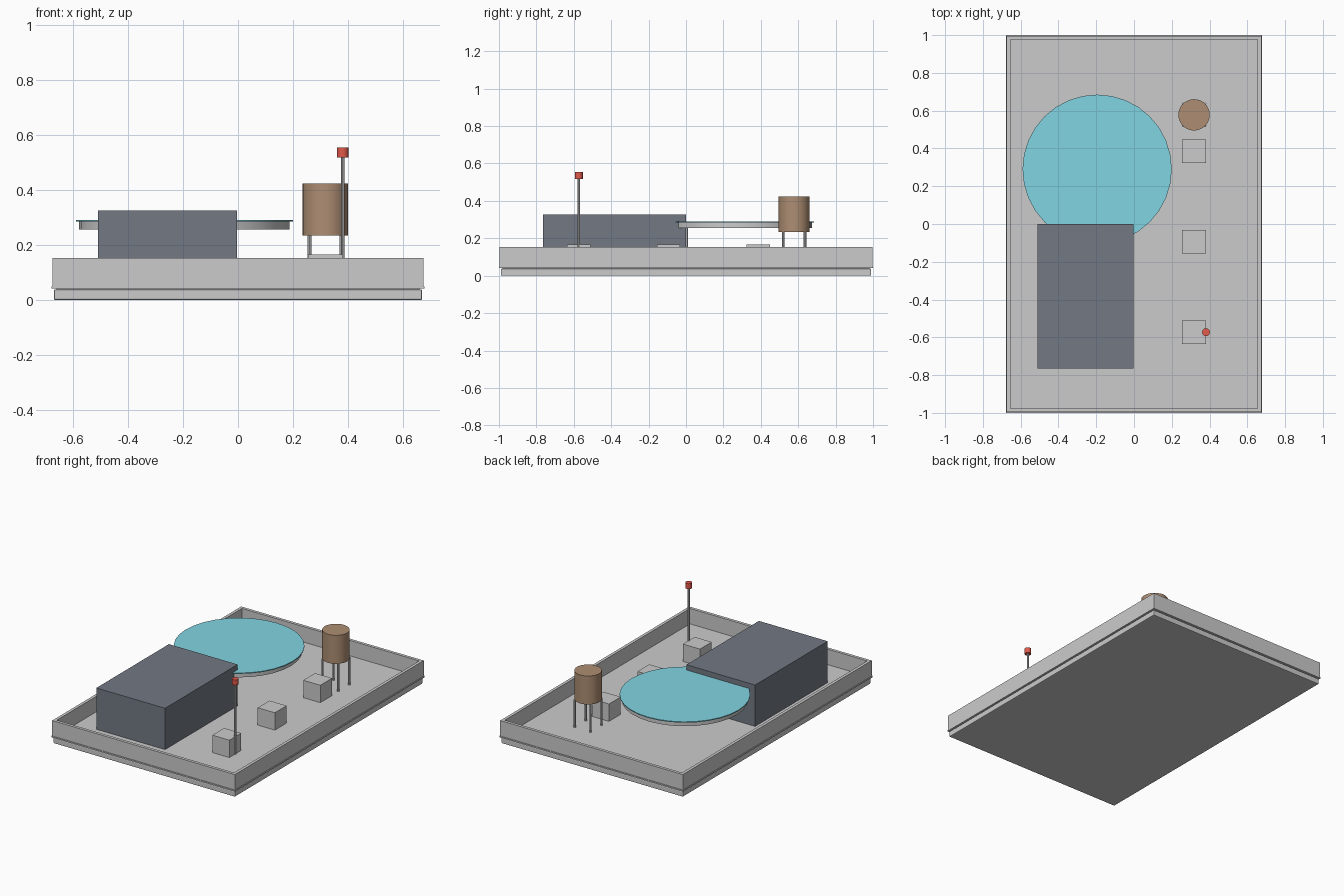
import bpy, math

if "Cube" in bpy.data.objects:
    bpy.data.objects.remove(bpy.data.objects["Cube"])

SEGS = 32


def colour(obj, name, rgb):
    mat = bpy.data.materials.get(name) or bpy.data.materials.new(name)
    mat.diffuse_color = (*rgb, 1)
    mat.use_nodes = True
    mat.node_tree.nodes["Principled BSDF"].inputs["Base Color"].default_value = mat.diffuse_color
    obj.data.materials.append(mat)


def box(name, x0, x1, y0, y1, z0, z1, bevel=0):
    bpy.ops.mesh.primitive_cube_add(
        size=1, location=((x0 + x1) / 2, (y0 + y1) / 2, (z0 + z1) / 2))
    o = bpy.context.object
    o.name = name
    o.scale = (x1 - x0, y1 - y0, z1 - z0)
    bpy.ops.object.transform_apply(location=False, rotation=False, scale=True)
    if bevel:
        m = o.modifiers.new("Bevel", 'BEVEL')
        m.width = bevel
        m.segments = 2
    return o


def cylinder(name, x, y, r, z0, z1, sides=SEGS):
    bpy.ops.mesh.primitive_cylinder_add(
        vertices=sides, radius=r, depth=z1 - z0, location=(x, y, (z0 + z1) / 2))
    o = bpy.context.object
    o.name = name
    bpy.ops.object.shade_smooth_by_angle(angle=math.radians(30))
    return o


def ring(name, hx, hy, t, z0, z1):
    """Rectangular frame wall of thickness t."""
    outer, inner = (hx, hy), (hx - t, hy - t)
    signs = [(-1, -1), (1, -1), (1, 1), (-1, 1)]
    verts = [(sx * a, sy * b, z) for (a, b), z in
             ((outer, z0), (outer, z1), (inner, z1), (inner, z0)) for sx, sy in signs]
    faces = []
    for k in range(4):
        n = (k + 1) % 4
        for i in range(4):
            j = (i + 1) % 4
            faces.append((k * 4 + i, k * 4 + j, n * 4 + j, n * 4 + i))
    me = bpy.data.meshes.new(name)
    me.from_pydata(verts, [], faces)
    o = bpy.data.objects.new(name, me)
    bpy.context.collection.objects.link(o)
    return o


DECK = 0.05

# Base slab, projecting lip with roof deck, parapet
box("base_slab", -0.67, 0.67, -0.99, 0.99, 0.0, 0.038, bevel=0.005)
box("roof_deck", -0.678, 0.678, -1.0, 1.0, 0.041, DECK)
box("slab_core", -0.66, 0.66, -0.98, 0.98, 0.03, 0.045)
ring("parapet", 0.674, 0.996, 0.02, DECK, 0.153)

# Stair and lift house
house = box("roof_house", -0.51, -0.003, -0.765, 0.0, DECK, 0.326)
colour(house, "slate", (0.17, 0.19, 0.23))

# Round landing pad with support post beside the house
PX, PY = -0.195, 0.29
cylinder("pad_base", PX, PY, 0.383, 0.256, 0.285)
pad = cylinder("pad_surface", PX, PY, 0.395, 0.285, 0.291)
colour(pad, "pale_blue", (0.22, 0.66, 0.76))
cylinder("pad_post", PX, 0.0, 0.012, DECK, 0.256, 8)

# Water tank on four legs
TX, TY = 0.318, 0.578
tank = cylinder("water_tank", TX, TY, 0.083, 0.234, 0.424)
colour(tank, "brown", (0.42, 0.27, 0.17))
for sx in (-1, 1):
    for sy in (-1, 1):
        cylinder("tank_leg", TX + sx * 0.058, TY + sy * 0.058, 0.007, DECK, 0.234, 8)

# Row of ventilation units
for y in (0.386, -0.094, -0.573):
    box("vent_unit", 0.255, 0.381, y - 0.062, y + 0.062, DECK, 0.166)

# Antenna with red beacon
cylinder("antenna_pole", 0.381, -0.573, 0.007, DECK, 0.522, 8)
beacon = cylinder("antenna_beacon", 0.381, -0.573, 0.021, 0.518, 0.554, 12)
colour(beacon, "red", (0.75, 0.1, 0.07))
